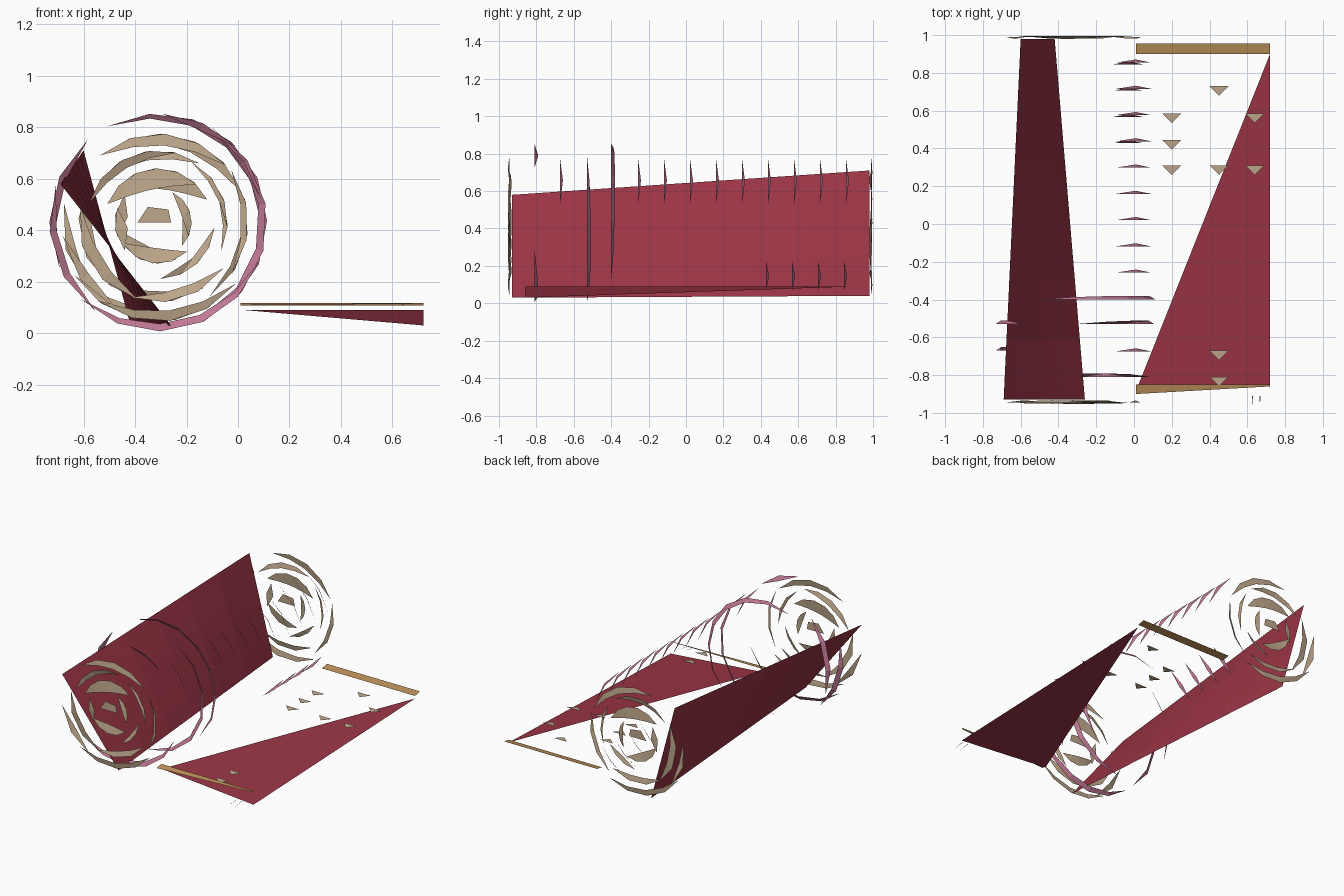
import bpy
from math import sin, cos, radians, pi

if "Cube" in bpy.data.objects:
    bpy.data.objects.remove(bpy.data.objects["Cube"])


def mat(name, c):
    m = bpy.data.materials.new(name)
    m.diffuse_color = (*c, 1)
    m.use_nodes = True
    m.node_tree.nodes["Principled BSDF"].inputs["Base Color"].default_value = m.diffuse_color
    return m


RED = mat("red cloth", (0.33, 0.035, 0.06))
PINK = mat("pink trim", (0.53, 0.19, 0.30))
TAN = mat("tan edge", (0.52, 0.39, 0.26))
GOLD = mat("gold border", (0.50, 0.28, 0.10))
CX, CZ = -0.31, 0.43      # roll axis


class Part:
    """Collects faces for one named object."""

    def __init__(self, name, material):
        self.name, self.mat = name, material
        self.v, self.f = [], []

    def face(self, *pts):
        n = len(self.v)
        self.v += pts
        self.f.append(tuple(range(n, n + len(pts))))

    def build(self):
        me = bpy.data.meshes.new(self.name)
        me.from_pydata(self.v, [], self.f)
        me.materials.append(self.mat)
        ob = bpy.data.objects.new(self.name, me)
        bpy.context.collection.objects.link(ob)
        me.shade_flat()

    def crescent(self, y, r, a0, a1, dr, dy):
        # tapered sliver following the circumference
        n = max(2, round(abs(a1 - a0) / 25))
        rows = []
        for i in range(n + 1):
            t = i / n
            a = radians(a0 + (a1 - a0) * t)
            s = sin(pi * t) ** 0.6
            q = r - dr * s
            rows.append(((CX + r * cos(a), y, CZ + r * sin(a)),
                         (CX + q * cos(a), y + dy * s, CZ + q * sin(a))))
        for i, ((o0, i0), (o1, i1)) in enumerate(zip(rows, rows[1:])):
            if i == 0:
                self.face(o0, o1, i1)
            elif i == n - 1:
                self.face(o0, o1, i0)
            else:
                self.face(o0, o1, i1, i0)


# Rolled sheet: slightly twisted strip along the roll
roll = Part("rolled_sheet", RED)
A, B = (-0.69, -0.93, 0.58), (-0.26, -0.93, 0.03)
C, D = (-0.42, 0.98, 0.04), (-0.60, 0.98, 0.71)


def blend(u, v):
    return tuple((a * (1 - u) + b * u) * (1 - v) + (d * (1 - u) + c * u) * v
                 for a, b, c, d in zip(A, B, C, D))


N = 6
for i in range(N):
    for j in range(N):
        roll.face(*(blend((i + p) / N, (j + q) / N)
                    for p, q in ((0, 0), (1, 0), (1, 1), (0, 1))))
roll.build()

# Unrolled flap on the floor
flap = Part("flat_flap", RED)
flap.face((0.02, -0.86, 0.09), (0.72, -0.86, 0.03), (0.72, 0.90, 0.09))
flap.build()

# Gold borders at both ends of the flap
back = Part("back_border", GOLD)
back.face((0.01, 0.90, 0.108), (0.72, 0.90, 0.108), (0.72, 0.955, 0.118), (0.01, 0.955, 0.118))
back.build()
front = Part("front_border", GOLD)
front.face((0.01, -0.90, 0.108), (0.72, -0.86, 0.115), (0.72, -0.85, 0.118), (0.01, -0.85, 0.118))
front.build()

# Small woven triangles
motif = Part("woven_triangles", TAN)
for x, y in ((0.20, 0.56), (0.20, 0.42), (0.20, 0.285), (0.45, 0.705), (0.45, 0.285),
             (0.64, 0.56), (0.64, 0.285), (0.45, -0.695), (0.45, -0.835)):
    motif.face((x - 0.05, y + 0.025, 0.115), (x, y - 0.025, 0.112), (x + 0.05, y + 0.025, 0.115))
motif.build()

# Spiral layers seen at both ends of the roll: radius, start, end, thickness
layers = ((0.345, 131, 40, 0.045), (0.35, 36, -35, 0.025), (0.385, -38, -128, 0.04),
          (0.375, 188, 245, 0.04), (0.31, 168, 255, 0.05), (0.31, 250, 325, 0.04),
          (0.27, 62, -5, 0.02), (0.28, 165, 75, 0.035), (0.21, 160, 45, 0.08),
          (0.22, -5, -68, 0.03), (0.17, 160, 220, 0.05), (0.16, 210, 315, 0.06),
          (0.13, 65, -25, 0.035))
for name, y, d, turn in (("front_spiral", -0.945, 0.012, 0), ("back_spiral", 0.99, -0.01, -20)):
    sp = Part(name, TAN)
    for k, (r, a0, a1, dr) in enumerate(layers):
        sp.crescent(y, r, a0 + turn, a1 + turn, dr, d if k % 2 else -d * 0.6)
    sp.face((CX - 0.08, y, 0.43), (CX + 0.05, y, 0.43), (CX + 0.04, y, 0.48), (CX - 0.04, y, 0.49))
    sp.build()

# Pink stripes around the roll
stripes = Part("pink_stripes", PINK)
for k in range(12):
    if k != 10:
        stripes.crescent(0.855 - 0.139 * k, 0.41, 13, 58, 0.018, 0.016)
for k in range(4):
    stripes.crescent(0.845 - 0.139 * k, 0.415, -30, -61, 0.018, 0.016)
for y, a0, a1 in ((-0.40, 118, -46), (-0.53, 60, -90), (-0.53, 130, 205), (-0.67, 160, 235),
                  (-0.81, 88, 44), (-0.81, -20, -135)):
    stripes.crescent(y, 0.423, a0, a1, 0.03, 0.02)
stripes.build()

# Fringe threads at the front corner
fringe = Part("fringe_threads", TAN)
for x in (0.625, 0.665):
    fringe.face((x, -0.91, 0.06), (x + 0.004, -0.91, 0.06), (x + 0.002, -1.0, 0.05))
fringe.build()
